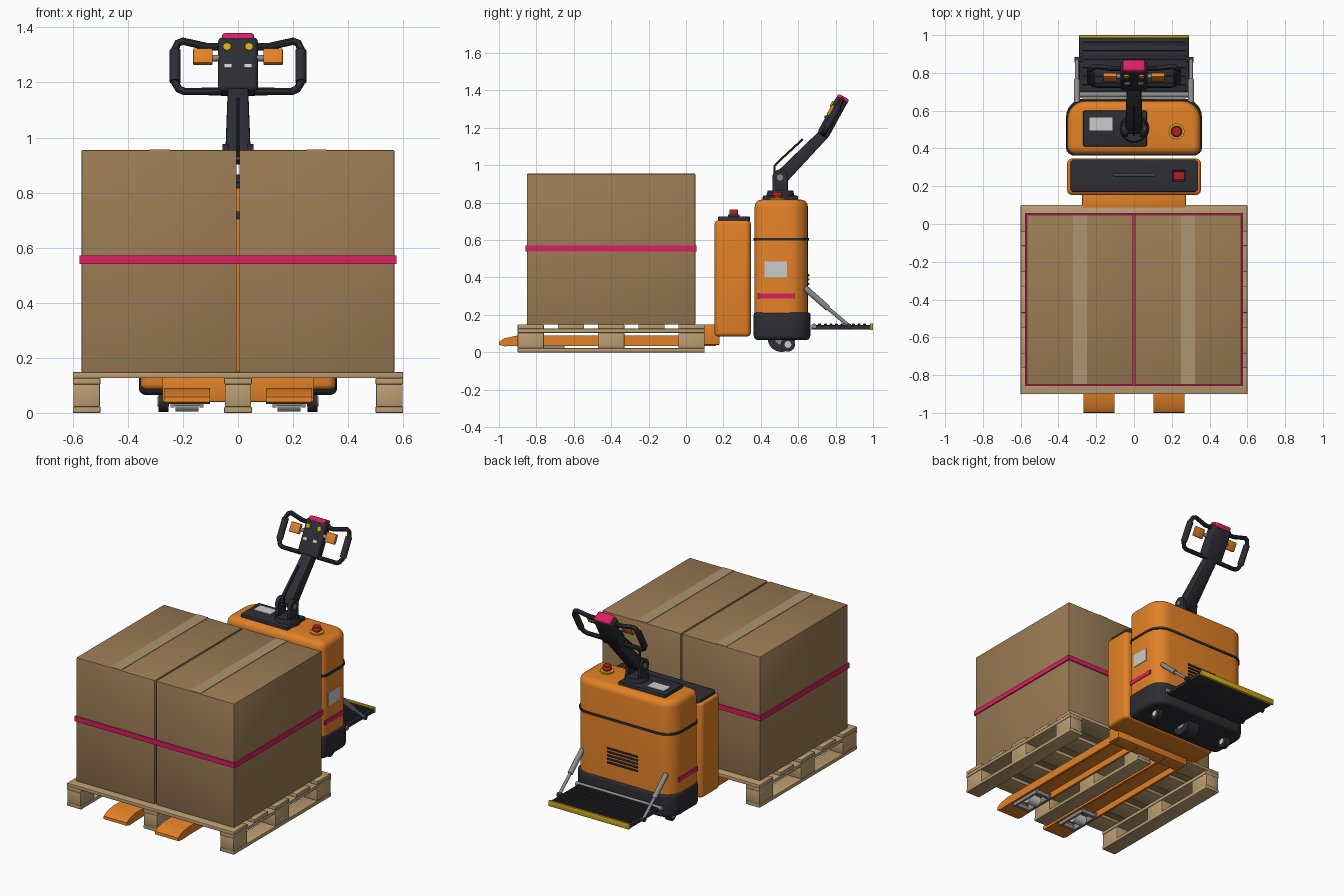
import bpy, bmesh
from mathutils import Matrix, Vector

if "Cube" in bpy.data.objects:
    bpy.data.objects.remove(bpy.data.objects["Cube"], do_unlink=True)


def material(name, *rgb):
    m = bpy.data.materials.new(name)
    m.use_nodes = True
    m.diffuse_color = (*rgb, 1)
    for n in m.node_tree.nodes:
        if n.type == 'BSDF_PRINCIPLED':
            n.inputs["Base Color"].default_value = (*rgb, 1)
    return m


orange = material("orange paint", 0.76, 0.22, 0.02)
black = material("black plastic", 0.026, 0.026, 0.034)
card = material("cardboard", 0.33, 0.2, 0.09)
wood = material("pale wood", 0.5, 0.34, 0.17)
tape = material("packing tape", 0.42, 0.3, 0.16)
pink = material("pink", 0.7, 0.014, 0.12)
red = material("red", 0.45, 0.014, 0.014)
yellow = material("yellow", 0.62, 0.4, 0.01)
pale = material("pale grey", 0.6, 0.6, 0.6)
grey = material("steel grey", 0.26, 0.26, 0.27)
made = []


def finish(name, bm, mat, matrix=None):
    bmesh.ops.recalc_face_normals(bm, faces=bm.faces)
    me = bpy.data.meshes.new(name)
    bm.to_mesh(me)
    bm.free()
    me.materials.append(mat)
    ob = bpy.data.objects.new(name, me)
    bpy.context.collection.objects.link(ob)
    if matrix:
        ob.matrix_world = matrix
    made.append(ob)
    return ob


def cube(lo, hi):
    bm = bmesh.new()
    bmesh.ops.create_cube(bm, size=1)
    lo, hi = Vector(lo), Vector(hi)
    for v in bm.verts:
        v.co = (lo + hi) / 2 + v.co * (hi - lo)
    return bm


def bevel(bm, edges, r, seg):
    bmesh.ops.bevel(bm, geom=edges, offset=r, segments=seg, profile=0.5, affect='EDGES')


def box(name, lo, hi, mat, r=0, matrix=None, seg=2):
    bm = cube(lo, hi)
    if r:
        bevel(bm, bm.edges[:], r, seg)
    return finish(name, bm, mat, matrix)


def shell(name, lo, hi, mat, front, back, top=0, bottom=0):
    """Block with rounded upright corners, then rounded rims."""
    bm = cube(lo, hi)
    mid = (lo[1] + hi[1]) / 2
    for r, side in ((front, -1), (back, 1)):
        bevel(bm, [e for e in bm.edges
                   if abs(e.verts[0].co.z - e.verts[1].co.z) > 0.001
                   and all((v.co.y - mid) * side > 0 for v in e.verts)
                   and len({round(v.co.x, 4) for v in e.verts}) == 1
                   and abs(abs(e.verts[0].co.x) - hi[0]) < 0.001], r, 6)
    for r, z in ((top, hi[2]), (bottom, lo[2])):
        if r:
            bevel(bm, [e for e in bm.edges if all(abs(v.co.z - z) < 0.0001 for v in e.verts)], r, 4)
    return finish(name, bm, mat)


def rod(name, a, b, r, mat, matrix=None, r2=None, seg=24):
    a, b = Vector(a), Vector(b)
    bm = bmesh.new()
    bmesh.ops.create_cone(bm, cap_ends=True, segments=seg, radius1=r,
                          radius2=r if r2 is None else r2, depth=(b - a).length)
    turn = (b - a).to_track_quat('Z', 'Y').to_matrix().to_4x4()
    bm.transform(Matrix.Translation((a + b) / 2) @ turn)
    return finish(name, bm, mat, matrix)


def tube(name, pts, r, mat, matrix=None):
    cu = bpy.data.curves.new(name, 'CURVE')
    cu.dimensions, cu.bevel_depth, cu.bevel_resolution = '3D', r, 3
    cu.use_fill_caps = True
    sp = cu.splines.new('POLY')
    sp.points.add(len(pts) - 1)
    for p, co in zip(sp.points, pts):
        p.co = (*co, 1)
    tmp = bpy.data.objects.new(name + " path", cu)
    bpy.context.collection.objects.link(tmp)
    dg = bpy.context.evaluated_depsgraph_get()
    me = bpy.data.meshes.new_from_object(tmp.evaluated_get(dg))
    bpy.data.objects.remove(tmp)
    bm = bmesh.new()
    bm.from_mesh(me)
    bpy.data.meshes.remove(me)
    for f in bm.faces:
        f.material_index = 0
    return finish(name, bm, mat, matrix)


def side_profile(name, pts, x0, x1, mat):
    bm = bmesh.new()
    f = bm.faces.new([bm.verts.new((x0, y, z)) for y, z in pts])
    ext = bmesh.ops.extrude_face_region(bm, geom=[f])["geom"]
    bmesh.ops.translate(bm, vec=(x1 - x0, 0, 0),
                        verts=[g for g in ext if isinstance(g, bmesh.types.BMVert)])
    return finish(name, bm, mat)


# Pallet
for x in (-0.55, 0, 0.55):
    box("pallet_runner", (x - 0.05, -0.9, 0), (x + 0.05, 0.1, 0.022), wood, 0.002)
    box("pallet_stringer", (x - 0.05, -0.9, 0.104), (x + 0.05, 0.1, 0.126), wood, 0.002)
    for y in (-0.83, -0.4, 0.03):
        box("pallet_block", (x - 0.048, y - 0.07, 0.022), (x + 0.048, y + 0.07, 0.104), wood, 0.002)
for i in range(5):
    y = -0.83 + i * 0.215
    box("pallet_deck_board", (-0.6, y - 0.07, 0.126), (0.6, y + 0.07, 0.148), wood, 0.002)

# Cartons with tape and straps
for s in (-1, 1):
    a, b = sorted((s * 0.005, s * 0.568))
    box("carton", (a, -0.85, 0.148), (b, 0.05, 0.954), card, 0.004)
    box("carton_tape", (s * 0.285 - 0.037, -0.848, 0.95), (s * 0.285 + 0.037, 0.048, 0.957), tape)
    a, b = sorted((s * 0.001, s * 0.576))
    box("carton_strap_front", (a, -0.857, 0.54), (b, -0.849, 0.572), pink)
    box("carton_strap_back", (a, 0.049, 0.54), (b, 0.057, 0.572), pink)
    for x in (s * 0.003, s * 0.572):
        box("carton_strap_side", (x - 0.004, -0.857, 0.54), (x + 0.004, 0.057, 0.572), pink)

# Forks: open channels with solid tips and load rollers
for s in (-1, 1):
    c = s * 0.185
    box("fork_top", (c - 0.083, -0.9, 0.077), (c + 0.083, 0.16, 0.09), orange, 0.003)
    for t in (-1, 1):
        w = c + t * 0.076
        box("fork_wall", (w - 0.007, -0.9, 0.035), (w + 0.007, 0.16, 0.085), orange)
        p = c + t * 0.053
        box("roller_frame_plate", (p - 0.007, -0.87, 0.02), (p + 0.007, -0.65, 0.06), grey)
    for y in (-0.865, -0.665):
        box("roller_frame_end", (c - 0.055, y - 0.01, 0.025), (c + 0.055, y + 0.01, 0.05), grey)
    rod("load_roller", (c - 0.042, -0.76, 0.039), (c + 0.042, -0.76, 0.039), 0.034, pale)
    side_profile("fork_tip", [(-1, 0.04), (-0.998, 0.058), (-0.97, 0.075), (-0.9, 0.09),
                              (-0.88, 0.09), (-0.88, 0.035), (-0.97, 0.032)],
                 c - 0.083, c + 0.083, orange)
box("fork_crossbar", (-0.275, 0.085, 0.04), (0.275, 0.18, 0.15), orange, 0.005)

# Battery case
shell("battery_case", (-0.355, 0.153, 0.085), (0.355, 0.347, 0.705), orange, 0.03, 0.03, 0.02, 0.02)
shell("battery_lid", (-0.337, 0.17, 0.69), (0.337, 0.342, 0.727), black, 0.02, 0.02, 0.008)
tube("battery_lid_handle", [(-0.105, 0.258, 0.728), (0.105, 0.258, 0.728)], 0.006, grey)
box("connector_base", (0.2, 0.225, 0.72), (0.275, 0.285, 0.738), black, 0.003)
box("battery_connector", (0.207, 0.232, 0.735), (0.268, 0.278, 0.764), red, 0.005)

# Drive unit
shell("drive_base", (-0.36, 0.362, 0.065), (0.36, 0.665, 0.212), black, 0.045, 0.1, 0.01, 0.025)
shell("drive_cowl", (-0.353, 0.367, 0.2), (0.353, 0.652, 0.817), orange, 0.045, 0.1, 0.04)
shell("cowl_band", (-0.358, 0.362, 0.597), (0.358, 0.657, 0.612), black, 0.047, 0.102)
box("side_label", (0.35, 0.42, 0.4), (0.357, 0.54, 0.485), pale)
for s in (-1, 1):
    a, b = sorted((s * 0.35, s * 0.357))
    box("side_stripe", (a, 0.42 - 0.035, 0.287), (b, 0.58, 0.315), pink)
for i in range(5):
    z = 0.32 + i * 0.023
    box("vent_slot", (-0.11, 0.645, z - 0.006), (0.11, 0.659, z + 0.006), black, 0.003)
box("control_panel", (-0.27, 0.41, 0.8), (0.068, 0.6, 0.838), black, 0.008)
box("display", (-0.235, 0.495, 0.835), (-0.115, 0.565, 0.841), pale)
rod("stop_ring", (0.225, 0.49, 0.81), (0.225, 0.49, 0.826), 0.042, yellow)
rod("stop_stem", (0.225, 0.49, 0.82), (0.225, 0.49, 0.84), 0.02, red)
rod("stop_button", (0.225, 0.49, 0.836), (0.225, 0.49, 0.858), 0.03, red, r2=0.024)

# Wheels
rod("drive_wheel", (-0.045, 0.51, 0.076), (0.045, 0.51, 0.076), 0.074, black, seg=32)
rod("drive_wheel_hub", (-0.048, 0.51, 0.076), (0.048, 0.51, 0.076), 0.035, grey)
for s in (-1, 1):
    rod("caster_wheel", (s * 0.253, 0.545, 0.042), (s * 0.288, 0.545, 0.042), 0.038, black)
    rod("caster_hub", (s * 0.25, 0.545, 0.042), (s * 0.292, 0.545, 0.042), 0.018, pale)

# Rider platform
box("platform", (-0.29, 0.67, 0.122), (0.29, 0.99, 0.145), black, 0.004)
for i in range(9):
    y = 0.715 + i * 0.03
    box("platform_rib", (-0.275, y - 0.008, 0.14), (0.275, y + 0.008, 0.153), black, 0.003)
box("platform_edge", (-0.29, 0.985, 0.118), (0.29, 1.0, 0.155), yellow, 0.003)
rod("platform_hinge", (-0.31, 0.685, 0.14), (0.31, 0.685, 0.14), 0.014, grey)
for s in (-1, 1):
    rod("platform_strut", (s * 0.302, 0.635, 0.345), (s * 0.302, 0.76, 0.235), 0.016, grey)
    rod("platform_strut_rod", (s * 0.302, 0.75, 0.243), (s * 0.302, 0.875, 0.138), 0.01, grey)
    rod("strut_pin", (s * 0.28, 0.87, 0.14), (s * 0.314, 0.87, 0.14), 0.014, black)

# Tiller base and arm
rod("tiller_collar", (0, 0.505, 0.815), (0, 0.505, 0.865), 0.08, black, r2=0.068)
for s in (-1, 1):
    a, b = sorted((s * 0.032, s * 0.056))
    box("tiller_lug", (a, 0.462, 0.85), (b, 0.545, 0.935), black, 0.005)
    rod("tiller_lug_eye", (a, 0.503, 0.935), (b, 0.503, 0.935), 0.042, black)
rod("tiller_pin", (-0.062, 0.503, 0.935), (0.062, 0.503, 0.935), 0.016, grey)
start, end = Vector((0, 0.5, 0.925)), Vector((0, 0.745, 1.175))
arm_m = Matrix.Translation(start) @ (end - start).to_track_quat('Z', 'X').to_matrix().to_4x4()
span = (end - start).length
bm = cube((-0.038, -0.046, 0), (0.038, 0.046, span))
for v in bm.verts:
    if v.co.z > 0.1:
        v.co.x *= 0.75
        v.co.y *= 0.8
bevel(bm, bm.edges[:], 0.008, 2)
finish("tiller_arm", bm, black, arm_m)
tube("tiller_cable", [(0, 0.475, 0.93), (0, 0.472, 0.995), (0, 0.5, 1.025), (0, 0.625, 1.14)], 0.006, black)

# Tiller head, built in its own tilted frame
head = Matrix.Translation((0, 0.782, 1.255)) @ Matrix.Rotation(-0.5, 4, 'X')
box("tiller_head", (-0.072, -0.033, -0.108), (0.072, 0.033, 0.112), black, 0.016, head, 3)
box("belly_switch", (-0.058, -0.032, 0.095), (0.058, 0.034, 0.128), pink, 0.01, head, 3)
for s in (-1, 1):
    path = [(0.06, 0.085), (0.115, 0.086), (0.2, 0.108), (0.218, 0.1), (0.233, 0.065),
            (0.233, -0.055), (0.215, -0.09), (0.195, -0.1), (0.06, -0.1)]
    tube("hand_loop", [(s * x, 0, z) for x, z in path], 0.014, black, head)
    rod("hand_grip", (s * 0.228, 0, -0.06), (s * 0.228, 0, 0.07), 0.02, black, head)
    a, b = sorted((s * 0.092, s * 0.163))
    box("thumb_paddle", (a, -0.035, 0.0), (b, -0.012, 0.062), orange, 0.005, head)
    rod("paddle_axle", (s * 0.06, -0.015, 0.03), (s * 0.1, -0.015, 0.03), 0.012, grey, head)
    rod("head_button", (s * 0.04, -0.03, 0.064), (s * 0.04, -0.042, 0.064), 0.015, yellow, head)
    box("head_switch", (s * 0.036 - 0.014, -0.04, -0.022), (s * 0.036 + 0.014, -0.03, -0.006), pale, 0, head)

# Smooth rounded surfaces, keep hard edges
bpy.ops.object.select_all(action='DESELECT')
for ob in made:
    ob.select_set(True)
bpy.context.view_layer.objects.active = made[0]
bpy.ops.object.shade_smooth_by_angle(angle=0.6)
